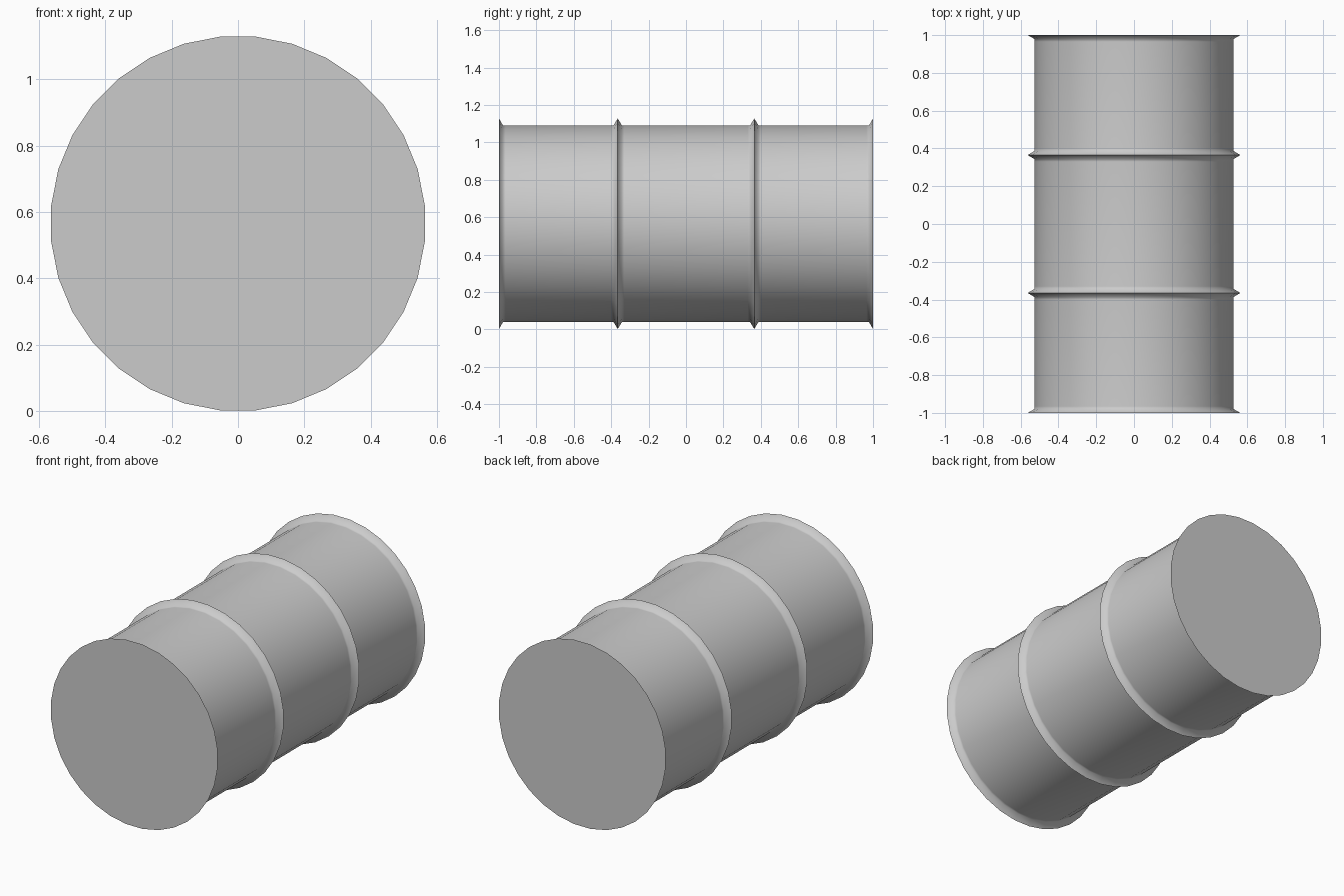
import bpy, bmesh, math

if "Cube" in bpy.data.objects:
    bpy.data.objects.remove(bpy.data.objects["Cube"])

SIDES, AXIS_Z = 32, 0.565
BODY, RIB = 0.528, 0.5655


def rib(y):
    # pointed hoop with a supporting loop on each side
    return [(y - 0.035, BODY), (y - 0.022, BODY + 0.001), (y, RIB),
            (y + 0.022, BODY + 0.001), (y + 0.035, BODY)]


# barrel profile from front rim to back rim: (y, radius)
profile = ([(-1, RIB), (-0.979, BODY + 0.001), (-0.965, BODY)]
           + rib(-0.365) + rib(0.365)
           + [(0.965, BODY), (0.979, BODY + 0.001), (1, RIB)])

bm = bmesh.new()
rings = []
for y, r in profile:
    ring = []
    for i in range(SIDES):
        a = 2 * math.pi * (i + 0.5) / SIDES
        ring.append(bm.verts.new((r * math.cos(a), y, AXIS_Z + r * math.sin(a))))
    rings.append(ring)

# wall
for a, b in zip(rings, rings[1:]):
    for i in range(SIDES):
        j = (i + 1) % SIDES
        bm.faces.new((a[i], a[j], b[j], b[i]))

# flat end caps
bm.faces.new(rings[0])
bm.faces.new(rings[-1])
bmesh.ops.recalc_face_normals(bm, faces=bm.faces)

mesh = bpy.data.meshes.new("barrel")
bm.to_mesh(mesh)
bm.free()
barrel = bpy.data.objects.new("barrel", mesh)
bpy.context.collection.objects.link(barrel)

# smooth wall, crisp rims and hoop ridges
bpy.context.view_layer.objects.active = barrel
barrel.select_set(True)
bpy.ops.object.shade_smooth_by_angle(angle=math.radians(70))
